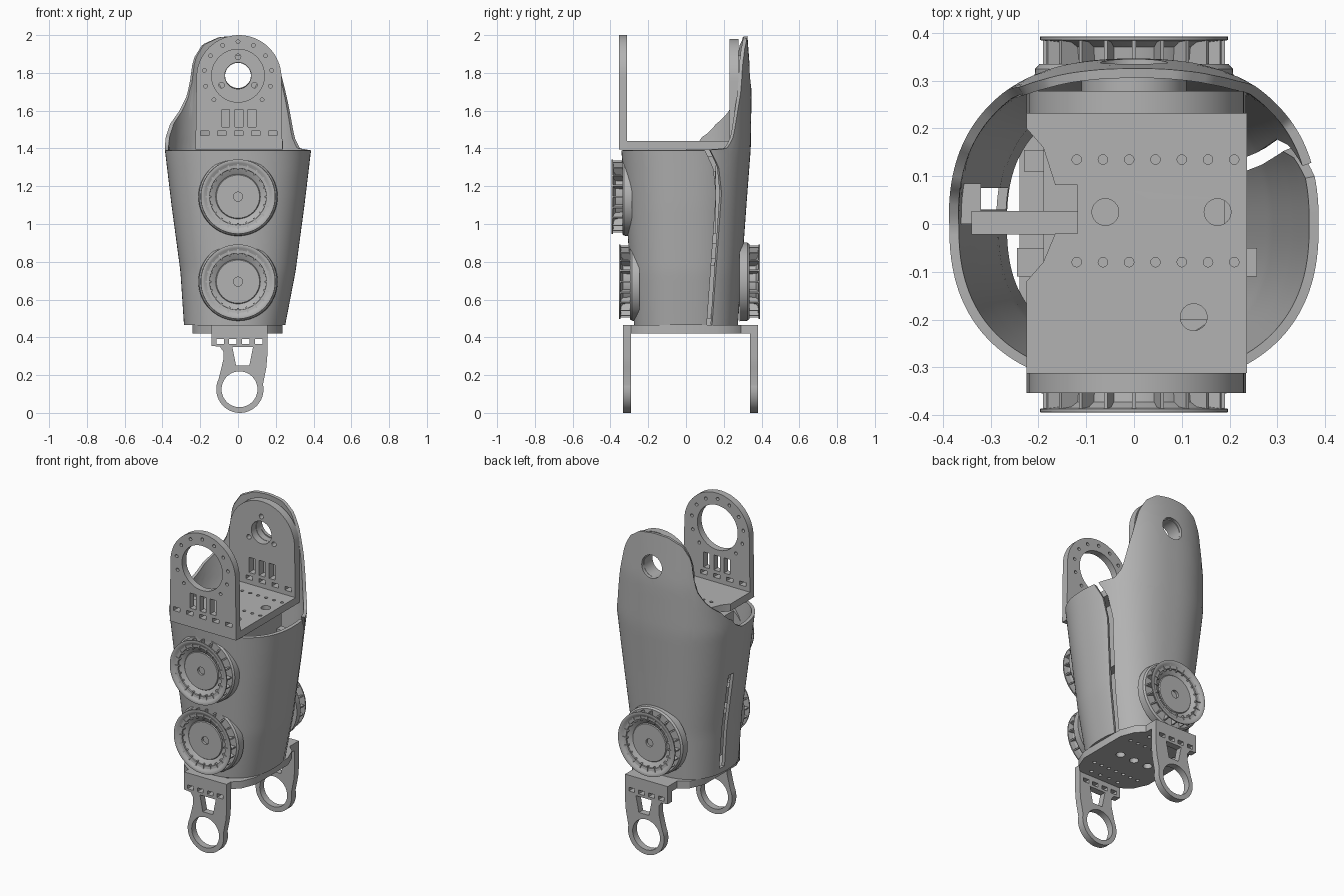
import bpy, bmesh, math
from mathutils import Matrix, Vector

cube = bpy.data.objects.get("Cube")
if cube:
    bpy.data.objects.remove(cube, do_unlink=True)

grey = bpy.data.materials.new("matte grey")
grey.use_nodes = True
COLOUR = (0.45, 0.45, 0.45, 1)
grey.diffuse_color = COLOUR
grey.node_tree.nodes["Principled BSDF"].inputs["Base Color"].default_value = COLOUR


def add(name, mesh):
    mesh.name = name
    mesh.materials.clear()
    mesh.materials.append(grey)
    mesh.shade_smooth()
    mesh.set_sharp_from_angle(angle=math.radians(32))
    obj = bpy.data.objects.new(name, mesh)
    bpy.context.collection.objects.link(obj)
    return obj


def from_bmesh(name, bm):
    mesh = bpy.data.meshes.new(name)
    bm.to_mesh(mesh)
    bm.free()
    return add(name, mesh)


def add_box(bm, lo, hi, turn=Matrix()):
    lo, hi = Vector(lo), Vector(hi)
    m = turn @ Matrix.Translation((lo + hi) / 2) @ Matrix.Diagonal((*(hi - lo), 1))
    bmesh.ops.create_cube(bm, size=1, matrix=m)


def box(name, lo, hi):
    bm = bmesh.new()
    add_box(bm, lo, hi)
    return from_bmesh(name, bm)


def arc(cx, cy, r, start=0, end=360, n=32):
    closed = end - start == 360
    angles = [math.radians(start + (end - start) * i / (n if closed else n - 1)) for i in range(n)]
    return [(cx + r * math.cos(a), cy + r * math.sin(a)) for a in angles]


def rect(cx, cy, w, h):
    return [(cx + sx * w / 2, cy + sy * h / 2) for sx, sy in ((-1, -1), (1, -1), (1, 1), (-1, 1))]


def plate(name, loops, thickness, offset, upright=True):
    """Extruded outline with holes, facing y when upright, else lying flat."""
    curve = bpy.data.curves.new(name, "CURVE")
    curve.dimensions = "2D"
    curve.fill_mode = "BOTH"
    curve.extrude = thickness / 2
    for loop in loops:
        spline = curve.splines.new("POLY")
        spline.points.add(len(loop) - 1)
        for p, (x, y) in zip(spline.points, loop):
            p.co = (x, y, 0, 1)
        spline.use_cyclic_u = True
    temp = bpy.data.objects.new("temp", curve)
    mesh = bpy.data.meshes.new_from_object(temp)
    bpy.data.objects.remove(temp)
    if upright:
        mesh.transform(Matrix.Translation((0, offset, 0)) @ Matrix.Rotation(math.pi / 2, 4, "X"))
    else:
        mesh.transform(Matrix.Translation((0, 0, offset)))
    return add(name, mesh)


def lathe(name, profile, z, y, side):
    """Spin (radius, depth) points about the y axis; side is the outward direction."""
    bm = bmesh.new()
    verts = [bm.verts.new((r, side * d, 0)) for r, d in profile]
    edges = [bm.edges.new(pair) for pair in zip(verts, verts[1:])]
    bmesh.ops.spin(bm, geom=verts + edges, cent=(0, 0, 0), axis=(0, 1, 0),
                   angle=math.tau, steps=64, use_duplicate=False)
    bmesh.ops.remove_doubles(bm, verts=bm.verts, dist=1e-4)
    bmesh.ops.recalc_face_normals(bm, faces=bm.faces)
    bmesh.ops.translate(bm, verts=bm.verts, vec=(0, y, z))
    return from_bmesh(name, bm)


def interp(table, x):
    if x <= table[0][0]:
        return table[0][1:]
    for p, q in zip(table, table[1:]):
        if x <= q[0]:
            f = (x - p[0]) / (q[0] - p[0])
            return [a + f * (b - a) for a, b in zip(p[1:], q[1:])]
    return table[-1][1:]


# Shell: tapered superellipse sleeve with a tall back and one open seam
BOTTOM, FRONT_RIM, POWER = 0.465, 1.39, 2 / 2.4
SECTION = [(0.465, -0.018, 0.268, 0.275), (0.75, 0, 0.305, 0.295), (1.1, 0, 0.352, 0.32),
           (1.4, 0, 0.388, 0.343), (1.7, 0, 0.39, 0.347), (2.0, 0, 0.387, 0.325)]
RIM = [(-0.39, 1.40), (-0.384, 1.46), (-0.36, 1.53), (-0.31, 1.60), (-0.27, 1.68), (-0.25, 1.78),
       (-0.24, 1.87), (-0.19, 1.95), (-0.1, 1.99), (0, 1.995), (0.1, 1.98), (0.17, 1.93),
       (0.215, 1.85), (0.24, 1.75), (0.27, 1.62), (0.3, 1.46), (0.33, 1.40), (0.39, 1.39)]
SEAM = [(0, 0.11), (0.3, 0.13), (0.75, 0.16), (0.9, 0.145), (1, 0.10)]


def power(v):
    return math.copysign(abs(v) ** POWER, v)


def seam_angle(t, gap):
    z = BOTTOM + t * (FRONT_RIM - BOTTOM)
    y = interp(SEAM, t)[0] + gap
    return math.asin((y / interp(SECTION, z)[2]) ** (1 / POWER))


bm = bmesh.new()
COLS, ROWS = 160, 28
grid = []
for j in range(ROWS + 1):
    t = j / ROWS
    start, end = seam_angle(t, 0.028), math.tau + seam_angle(t, 0)
    row = []
    for i in range(COLS + 1):
        a = start + (end - start) * i / COLS
        c, s = power(math.cos(a)), power(math.sin(a))
        top = interp(RIM, 0.39 * c)[0] if s > 0 and a < math.pi else FRONT_RIM
        z = BOTTOM + t * (top - BOTTOM)
        cx, rx, ry = interp(SECTION, z)
        row.append(bm.verts.new((cx + rx * c, ry * s, z)))
    grid.append(row)
for lower, upper in zip(grid, grid[1:]):
    for i in range(COLS):
        bm.faces.new((lower[i], lower[i + 1], upper[i + 1], upper[i]))
shell = from_bmesh("shell", bm)
solid = shell.modifiers.new("wall", "SOLIDIFY")
solid.thickness, solid.offset = 0.02, -1

# Openings in the shell: back pivot hole and side slot
cutters = [lathe("pivot_cutter", [(0, 0), (0.07, 0), (0.07, 0.2), (0, 0.2)], 1.79, 0.25, 1),
           box("slot_cutter", (-0.5, 0.03, 0.5), (-0.2, 0.075, 1.1))]
for c in cutters:
    c.hide_render = True
    cut = shell.modifiers.new("cut", "BOOLEAN")
    cut.operation, cut.object = "DIFFERENCE", c
mesh = bpy.data.meshes.new_from_object(shell.evaluated_get(bpy.context.evaluated_depsgraph_get()))
for o in cutters + [shell]:
    bpy.data.objects.remove(o, do_unlink=True)
add("shell", mesh)

# Upper bracket: two arched cheeks joined by a floor
PIVOT = 1.785


def cheek(name, top, hole, bolts, thickness, y):
    outline = [(-0.225, 1.395), (0.235, 1.395)] + arc(0.005, top - 0.225, 0.225, 0, 180, 40)
    slots = [rect(x, 1.56, 0.042, 0.095) for x in (-0.065, 0.005, 0.075)]
    slots += [rect(0.005 + 0.09 * i, 1.48, 0.045, 0.024) for i in range(-2, 3)]
    plate(name, [outline, arc(0, PIVOT, hole, n=48)] + bolts + slots, thickness, y)


ring_bolts = [arc(0.18 * math.cos(math.radians(a)), PIVOT + 0.18 * math.sin(math.radians(a)), 0.01, n=12)
              for a in range(-45, 226, 27)]
horn_bolts = [arc(0.1 * math.cos(math.radians(a)), PIVOT + 0.1 * math.sin(math.radians(a)), 0.015, n=12)
              for a in (90, 210, 330)]
cheek("upper_front_cheek", 2.0, 0.14, ring_bolts, 0.042, -0.333)
cheek("upper_back_cheek", 1.98, 0.07, horn_bolts, 0.048, 0.255)
floor = [(-0.225, -0.312), (0.237, -0.312), (0.237, 0.232), (-0.225, 0.232), (-0.225, 0.2),
         (-0.19, 0.16), (-0.165, 0.082), (-0.118, 0.082), (-0.118, -0.02), (-0.165, -0.02),
         (-0.19, -0.08), (-0.225, -0.12)]
holes = [arc(-0.12 + 0.055 * i, y, 0.01, n=12) for y in (0.135, -0.08) for i in range(7)]
holes += [arc(x, y, 0.028) for x, y in ((-0.06, 0.025), (0.175, 0.025), (0.125, -0.195))]
plate("upper_floor", [floor] + holes, 0.045, 1.418, upright=False)
lathe("pivot_bush", [(0.068, 0), (0.11, 0), (0.11, 0.042), (0.068, 0.042), (0.068, 0)], PIVOT, 0.278, 1)

# Lower bracket: two ringed legs under a base plate
leg = [(0.155, 0.465), (-0.14, 0.465), (-0.14, 0.355), (-0.095, 0.35), (-0.078, 0.325),
       (-0.078, 0.28), (-0.09, 0.23)] + arc(0.01, 0.125, 0.125, 155, 372, 40) + [(0.15, 0.24), (0.155, 0.3)]
leg_holes = [arc(0.008, 0.125, 0.095, n=48), [(-0.03, 0.35), (0.08, 0.35), (0.06, 0.25), (-0.01, 0.25)]]
leg_holes += [rect(-0.095 + 0.068 * i, 0.378, 0.04, 0.024) for i in range(4)]
for name, y in (("lower_front_leg", -0.313), ("lower_back_leg", 0.36)):
    plate(name, [leg] + leg_holes, 0.042, y)
base = [(-0.14, -0.292), (0.155, -0.292), (0.2, -0.25), (0.235, -0.16), (0.235, 0.16), (0.2, 0.25),
        (0.155, 0.29), (0.155, 0.339), (-0.14, 0.339), (-0.14, 0.29), (-0.2, 0.25), (-0.24, 0.16),
        (-0.24, -0.16), (-0.2, -0.25)]
base_holes = [arc(-0.16 + 0.053 * i, y, 0.011, n=12) for y in (-0.16, 0.16) for i in range(7)]
base_holes += [arc(-0.1 + 0.1 * i, 0, 0.026) for i in range(3)]
base_holes += [arc(-0.09 + 0.065 * i, y, 0.011, n=12) for y in (-0.25, 0.26) for i in range(4)]
plate("lower_base", [base] + base_holes, 0.045, 0.4425, upright=False)

# Dished wheels with radial fins behind the rim
WHEEL = [(0, -0.045), (0.024, -0.045), (0.024, -0.03), (0.114, -0.03), (0.118, -0.035), (0.123, -0.03),
         (0.15, -0.022), (0.178, -0.004), (0.188, 0), (0.197, -0.001), (0.197, -0.008), (0.15, -0.014),
         (0.145, -0.058), (0.198, -0.058), (0.207, -0.068), (0.21, -0.11), (0, -0.11)]
for name, z, y, side in (("upper_front", 1.145, -0.395, -1), ("lower_front", 0.695, -0.355, -1),
                         ("lower_back", 0.695, 0.393, 1)):
    lathe(name + "_wheel", WHEEL, z, y, side)
    bm = bmesh.new()
    for i in range(20):
        turn = Matrix.Translation((0, y - side * 0.034, z)) @ Matrix.Rotation(math.tau * i / 20, 4, "Y")
        add_box(bm, (0.14, -0.026, -0.004), (0.191, 0.026, 0.004), turn)
    from_bmesh(name + "_fins", bm)

# Inner drive units and their mounting tabs
for name, lo, hi in (("upper", 0.95, 1.36), ("lower", 0.5, 0.9)):
    box(name + "_drive", (-0.19, -0.2, lo), (0.19, 0.16, hi))
    box(name + "_front_tab", (-0.245, -0.11, hi - 0.12), (0.258, -0.05, hi - 0.08))
    box(name + "_back_tab", (-0.23, 0.11, hi - 0.12), (0.23, 0.155, hi - 0.08))
box("side_arm", (-0.34, -0.022, 1.33), (-0.118, 0.027, 1.38))
box("side_arm_hook", (-0.362, 0, 1.29), (-0.32, 0.085, 1.35))
